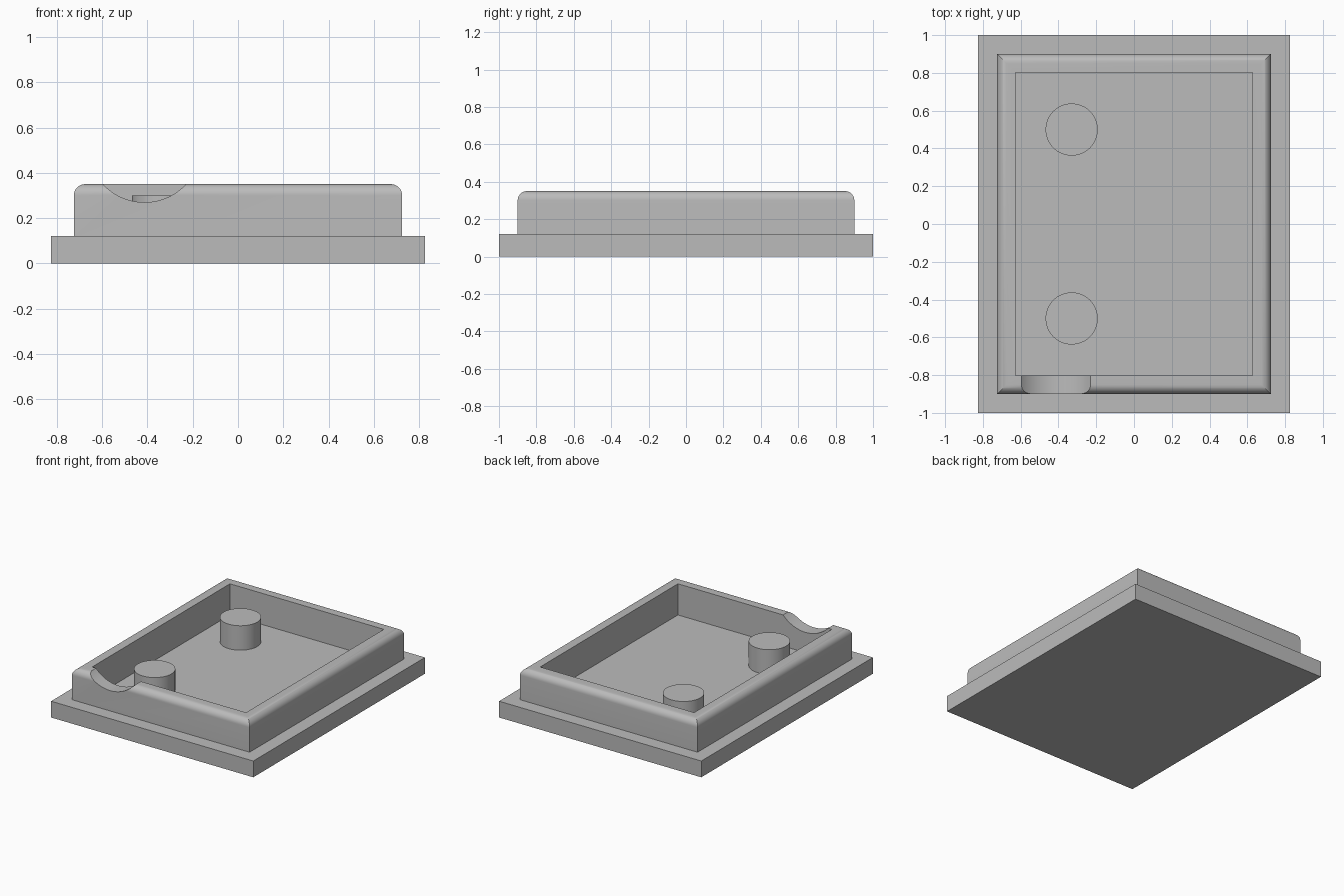
import bpy, bmesh, math

cube = bpy.data.objects.get("Cube")
if cube:
    bpy.data.objects.remove(cube, do_unlink=True)

# One grey for everything
grey = bpy.data.materials.new("plain grey")
grey.use_nodes = True
COLOUR = (0.5, 0.5, 0.5, 1)
grey.diffuse_color = COLOUR
grey.node_tree.nodes["Principled BSDF"].inputs["Base Color"].default_value = COLOUR

BASE_TOP, RIM_TOP, FILLET = 0.12, 0.35, 0.05
OUT_X, OUT_Y = 0.725, 0.9
WALL = 0.097


def select_only(ob):
    bpy.ops.object.select_all(action="DESELECT")
    ob.select_set(True)
    bpy.context.view_layer.objects.active = ob


def smooth(ob):
    select_only(ob)
    bpy.ops.object.shade_smooth_by_angle(angle=math.radians(30))


def finish(ob, name):
    ob.name = ob.data.name = name
    ob.data.materials.append(grey)
    return ob


def cylinder(name, radius, depth, location, rotation=(0, 0, 0), sides=64):
    bpy.ops.mesh.primitive_cylinder_add(vertices=sides, radius=radius, depth=depth,
                                        location=location, rotation=rotation)
    return finish(bpy.context.object, name)


# Base plate
bpy.ops.mesh.primitive_cube_add(size=1, location=(0, 0, BASE_TOP / 2))
base = finish(bpy.context.object, "base_plate")
base.scale = (1.65, 2, BASE_TOP)

# Rim: a rounded wall profile (inset, height) swept round a rectangle with mitred corners
profile = [(0, BASE_TOP)]
STEPS = 10
for i in range(STEPS + 1):
    a = math.pi / 2 * i / STEPS
    profile.append((FILLET * (1 - math.cos(a)), RIM_TOP - FILLET * (1 - math.sin(a))))
profile += [(WALL, RIM_TOP), (WALL, BASE_TOP)]

bm = bmesh.new()
rings = [[bm.verts.new((sx * (OUT_X - d), sy * (OUT_Y - d), z))
          for sx, sy in ((-1, -1), (1, -1), (1, 1), (-1, 1))] for d, z in profile]
for low, high in zip(rings, rings[1:] + rings[:1]):
    for k in range(4):
        n = (k + 1) % 4
        bm.faces.new((low[k], low[n], high[n], high[k]))
bmesh.ops.recalc_face_normals(bm, faces=bm.faces)
mesh = bpy.data.meshes.new("rim")
bm.to_mesh(mesh)
bm.free()
rim = bpy.data.objects.new("rim", mesh)
bpy.context.collection.objects.link(rim)
finish(rim, "rim")

# Scooped notch through the front wall
cutter = cylinder("notch_cutter", 0.25, 0.4, (-0.413, -0.85, 0.52),
                  (math.pi / 2, 0, 0), sides=128)
cutter.hide_render = True
cut = rim.modifiers.new("notch", "BOOLEAN")
cut.operation = "DIFFERENCE"
cut.solver = "EXACT"
cut.object = cutter
select_only(rim)
bpy.ops.object.modifier_apply(modifier=cut.name)
bpy.data.objects.remove(cutter, do_unlink=True)
smooth(rim)

# Two round pegs on the floor
for side, y in (("front", -0.5), ("back", 0.5)):
    peg = cylinder(side + "_peg", 0.138, 0.18, (-0.33, y, BASE_TOP + 0.09))
    smooth(peg)
